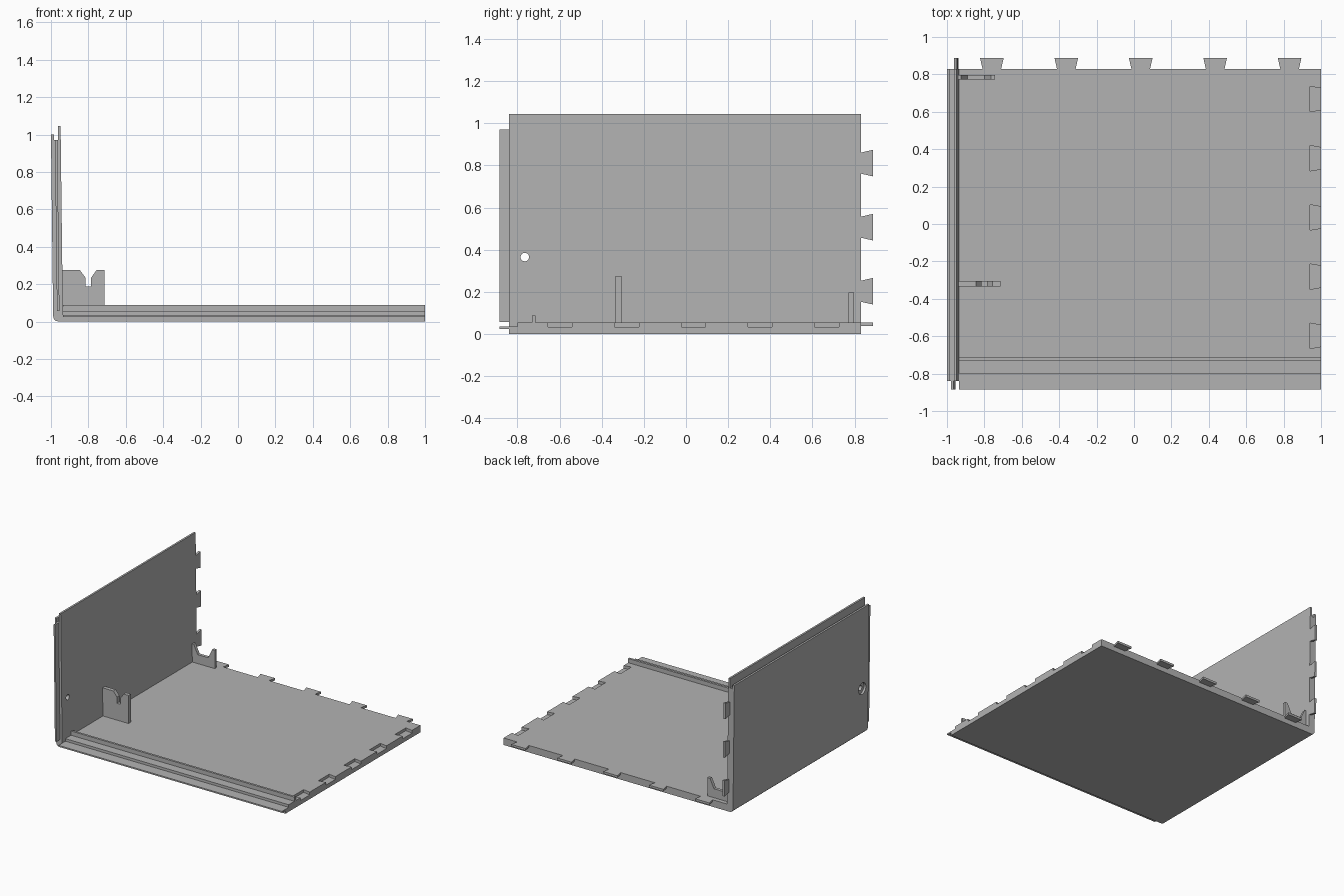
import bpy, bmesh
from mathutils import Vector

cube = bpy.data.objects.get("Cube")
if cube:
    bpy.data.objects.remove(cube, do_unlink=True)

grey = bpy.data.materials.new("plain grey")
grey.use_nodes = True
grey.diffuse_color = (0.45, 0.45, 0.45, 1)
grey.node_tree.nodes["Principled BSDF"].inputs["Base Color"].default_value = (0.45, 0.45, 0.45, 1)

LEAN = 0.012                       # the side wall leans outward slightly
BACK, FRONT, TOP, INNER = 0.83, -0.84, 0.055, -0.936


def prism(name, outline, axis, lo, hi, lean=0.0):
    """Extrude a 2D outline along an axis; the outline uses the other two axes in order."""
    bm = bmesh.new()

    def place(p, d):
        c = list(p)
        c.insert("xyz".index(axis), d)
        c[0] -= lean * c[2]
        return bm.verts.new(Vector(c))

    a = [place(p, lo) for p in outline]
    b = [place(p, hi) for p in outline]
    bm.faces.new(a)
    bm.faces.new(b[::-1])
    for i in range(len(a)):
        j = (i + 1) % len(a)
        bm.faces.new((a[i], b[i], b[j], a[j]))
    bmesh.ops.recalc_face_normals(bm, faces=bm.faces)
    mesh = bpy.data.meshes.new(name)
    bm.to_mesh(mesh)
    bm.free()
    mesh.materials.append(grey)
    ob = bpy.data.objects.new(name, mesh)
    bpy.context.collection.objects.link(ob)
    return ob


def box(u0, u1, v0, v1):
    return [(u0, v0), (u1, v0), (u1, v1), (u0, v1)]


def cut(target, cutter):
    """Subtract the cutter from the target and discard it."""
    mod = target.modifiers.new("cut", 'BOOLEAN')
    mod.operation, mod.solver, mod.object = 'DIFFERENCE', 'EXACT', cutter
    bpy.context.view_layer.objects.active = target
    bpy.ops.object.modifier_apply(modifier=mod.name)
    bpy.data.objects.remove(cutter, do_unlink=True)


def drill(target, radius, depth, x):
    bpy.ops.mesh.primitive_cylinder_add(vertices=32, radius=radius, depth=depth,
                                        location=(x, -0.765, 0.365),
                                        rotation=(0, 1.5708, 0))
    cutter = bpy.context.object
    cutter.data.materials.append(grey)
    cut(target, cutter)


# Floor with stepped front tongue and a low rail
floor = prism("floor", [(FRONT, 0), (FRONT, 0.024), (-0.885, 0.024), (-0.885, 0.035),
                        (-0.80, 0.035), (-0.80, TOP), (-0.73, TOP), (-0.73, 0.088),
                        (-0.713, 0.088), (-0.713, TOP), (BACK, TOP), (BACK, 0)],
              "x", INNER, 1)

# Dovetail pockets along the open edge of the floor
for i in range(5):
    y = -0.598 + i * 0.3165
    cut(floor, prism("pocket_cutter",
                     [(0.94, y - 0.068), (1.02, y - 0.054), (1.02, y + 0.054), (0.94, y + 0.068)],
                     "z", 0.033, 0.1))

# Side wall with rounded lower corner and a grooved top edge
wall = prism("side_wall", [(INNER, 0), (INNER, 1.045), (-0.951, 1.045), (-0.951, 0.97),
                           (-0.972, 0.97), (-0.972, 1.0), (-0.988, 1.0), (-0.988, 0.03),
                           (-0.984, 0.014), (-0.974, 0.004), (-0.958, 0)],
             "y", FRONT, BACK, LEAN)

# Hole with a wider recess on the outer face
drill(wall, 0.02, 0.3, -0.96)
drill(wall, 0.045, 0.1, -1.025)

# Tongue on the front edge of the wall
prism("wall_tongue", box(-0.967, -0.954, 0.058, 0.97), "y", -0.885, FRONT, LEAN)


# Dovetail tabs on the back edges
def dovetail(c):
    return [(c - 0.05, BACK), (c + 0.05, BACK), (c + 0.063, 0.887), (c - 0.063, 0.887)]


for i in range(5):
    prism(f"floor_tab_{i + 1}", dovetail(-0.76 + i * 0.398), "z", 0.038, TOP)
for i in range(3):
    prism(f"wall_tab_{i + 1}", [(y, z) for z, y in dovetail(0.203 + i * 0.304)],
          "x", -0.953, INNER, 0.012)

# Notched support brackets standing against the wall
prism("front_bracket", [(-0.94, TOP), (-0.94, 0.275), (-0.845, 0.275), (-0.815, 0.235),
                        (-0.815, 0.187), (-0.785, 0.187), (-0.785, 0.235), (-0.757, 0.275),
                        (-0.715, 0.275), (-0.715, TOP)], "y", -0.335, -0.305)
prism("back_bracket", [(-0.94, TOP), (-0.94, 0.198), (-0.925, 0.198), (-0.89, 0.125),
                       (-0.80, 0.125), (-0.765, 0.198), (-0.742, 0.198), (-0.742, TOP)],
      "y", 0.772, 0.796)
